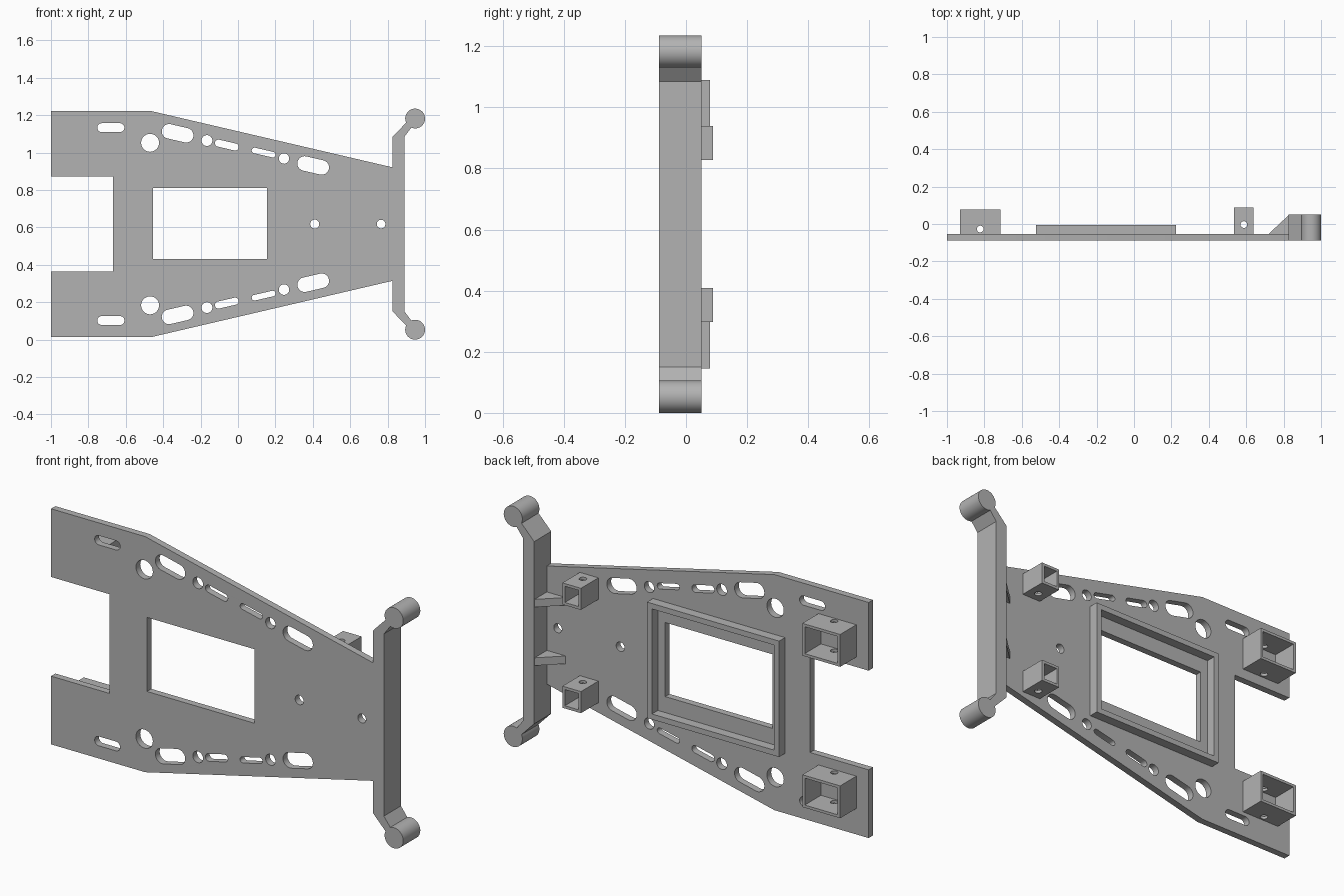
import bpy, bmesh
from math import sin, cos, radians
from mathutils import Matrix

if "Cube" in bpy.data.objects:
    bpy.data.objects.remove(bpy.data.objects["Cube"])

grey = bpy.data.materials.new("grey_plastic")
grey.use_nodes = True
colour = (0.45, 0.45, 0.45, 1)
grey.diffuse_color = colour
grey.node_tree.nodes["Principled BSDF"].inputs["Base Color"].default_value = colour

MID = 0.6175                      # height of the symmetry plane
BACK, FRONT = -0.053, -0.088      # the two faces of the plate


def arc(x, z, r, start=0, end=360, steps=32):
    full = end - start == 360
    n = steps if full else steps + 1
    return [(x + r * cos(radians(start + (end - start) * i / steps)),
             z + r * sin(radians(start + (end - start) * i / steps))) for i in range(n)]


def slot(x, z, length, r, tilt=0):
    h = length / 2 - r
    dx, dz = h * cos(radians(tilt)), h * sin(radians(tilt))
    return (arc(x + dx, z + dz, r, tilt - 90, tilt + 90, 12)
            + arc(x - dx, z - dz, r, tilt + 90, tilt + 270, 12))


def rect(x0, x1, z0, z1):
    return [(x0, z0), (x1, z0), (x1, z1), (x0, z1)]


def flip(loop):
    return [(x, 2 * MID - z) for x, z in reversed(loop)]


def extrude(name, loops, low, high, axis="Y"):
    """Fill the outline (later loops are holes) and give it depth along the axis."""
    curve = bpy.data.curves.new(name, "CURVE")
    curve.dimensions = "2D"
    curve.fill_mode = "BOTH"
    curve.extrude = (high - low) / 2
    for loop in loops:
        spline = curve.splines.new("POLY")
        spline.points.add(len(loop) - 1)
        for p, (a, b) in zip(spline.points, loop):
            p.co = (a, b, 0, 1)
        spline.use_cyclic_u = True
    temp = bpy.data.objects.new(name + "_curve", curve)
    bpy.context.collection.objects.link(temp)
    bpy.context.view_layer.update()
    mesh = bpy.data.meshes.new_from_object(
        temp.evaluated_get(bpy.context.evaluated_depsgraph_get()))
    bpy.data.objects.remove(temp)
    mid = (low + high) / 2
    if axis == "Y":
        place = Matrix.Translation((0, mid, 0)) @ Matrix.Rotation(radians(90), 4, "X")
    else:
        place = Matrix.Translation((0, 0, mid))
    bm = bmesh.new()
    bm.from_mesh(mesh)
    bmesh.ops.transform(bm, matrix=place, verts=bm.verts)
    bmesh.ops.remove_doubles(bm, verts=bm.verts, dist=0.0001)
    bmesh.ops.recalc_face_normals(bm, faces=bm.faces)
    for f in bm.faces:
        f.smooth = True
    bm.to_mesh(mesh)
    bm.free()
    mesh.set_sharp_from_angle(angle=radians(30))
    mesh.materials.clear()
    mesh.materials.append(grey)
    obj = bpy.data.objects.new(name, mesh)
    bpy.context.collection.objects.link(obj)
    return obj


# Tapered plate with window, screw holes and lightening slots
half = [(0.83, 0.92), (-0.465, 1.222), (-1, 1.222), (-1, 0.872), (-0.667, 0.872)]
window = rect(-0.455, 0.155, 0.43, 0.81)
upper_holes = [
    slot(-0.68, 1.133, 0.145, 0.024),
    arc(-0.47, 1.052, 0.048),
    slot(-0.323, 1.103, 0.172, 0.039, -13),
    arc(-0.166, 1.064, 0.029),
    slot(-0.06, 1.04, 0.13, 0.019, -13),
    slot(0.137, 1.0, 0.13, 0.015, -13),
    arc(0.246, 0.968, 0.028),
    slot(0.402, 0.931, 0.172, 0.039, -13),
]
centre_holes = [arc(0.41, MID, 0.024), arc(0.765, MID, 0.023)]
extrude("plate", [half + flip(half), window] + upper_holes
        + [flip(h) for h in upper_holes] + centre_holes, FRONT, BACK)

# Raised rim around the window
extrude("window_rim", [rect(-0.525, 0.225, 0.32, 0.915),
                       rect(-0.497, 0.197, 0.348, 0.887)], BACK, -0.005)

# Upright end bar with cranked arms and round ends
top_half = [(0.89, 1.085)] + arc(0.947, 1.182, 0.053, -113, 205) + [(0.827, 1.085)]
extrude("end_bar", [top_half + flip(top_half)], FRONT, 0.05)

# Triangular gussets between bar and plate
for side, z in (("lower", MID - 0.15), ("upper", MID + 0.15)):
    extrude(side + "_gusset", [[(0.72, BACK), (0.83, BACK), (0.83, 0.05)]],
            z - 0.02, z + 0.02, "Z")


# Open sockets on the back, with a pin hole through top and bottom walls
def socket(name, x0, x1, z0, z1, depth, hole_y, wall=0.014):
    hole = arc((x0 + x1) / 2, hole_y, 0.018)
    for part, low in (("bottom", z0), ("top", z1 - wall)):
        extrude(f"{name}_{part}", [rect(x0, x1, BACK, depth), hole], low, low + wall, "Z")
    for part, left in (("right", x0), ("left", x1 - wall)):
        extrude(f"{name}_{part}", [rect(left, left + wall, z0 + wall, z1 - wall)], BACK, depth)


for side, mirrored in (("lower", False), ("upper", True)):
    for label, x0, x1, z0, z1, depth, hole_y in (
            ("wide_socket", -0.93, -0.715, 0.146, 0.312, 0.078, -0.027),
            ("narrow_socket", 0.535, 0.64, 0.297, 0.408, 0.088, -0.003)):
        if mirrored:
            z0, z1 = 2 * MID - z1, 2 * MID - z0
        socket(f"{side}_{label}", x0, x1, z0, z1, depth, hole_y)
